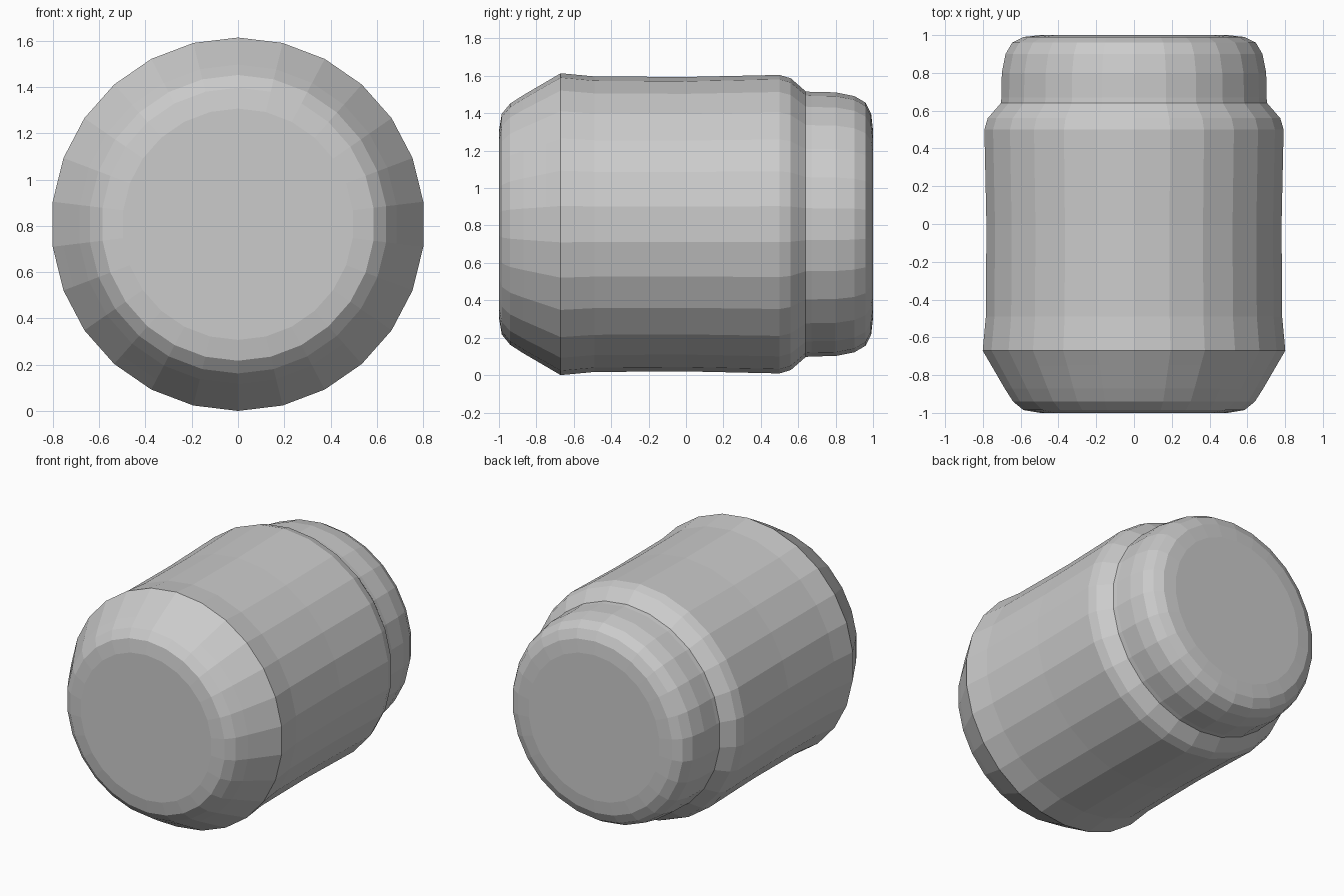
import bpy, bmesh, math

if "Cube" in bpy.data.objects:
    bpy.data.objects.remove(bpy.data.objects["Cube"])

SIDES = 26
AXIS_Z = 0.807


def lathe(name, profile, cap_first=False, cap_last=False):
    """Revolve (y, radius) points around the horizontal jar axis."""
    bm = bmesh.new()
    rings = []
    for y, r in profile:
        ring = []
        for i in range(SIDES):
            a = 2 * math.pi * i / SIDES - math.pi / 2
            ring.append(bm.verts.new((r * math.cos(a), y, AXIS_Z + r * math.sin(a))))
        rings.append(ring)
    for a, b in zip(rings, rings[1:]):
        for i in range(SIDES):
            j = (i + 1) % SIDES
            bm.faces.new((a[i], b[i], b[j], a[j]))
    if cap_first:
        bm.faces.new(rings[0])
    if cap_last:
        bm.faces.new(list(reversed(rings[-1])))
    bmesh.ops.recalc_face_normals(bm, faces=bm.faces)
    # Keep normals outward on the open shells
    f = max(bm.faces, key=lambda f: f.calc_center_median().z)
    if f.normal.z < 0:
        bmesh.ops.reverse_faces(bm, faces=bm.faces)
    mesh = bpy.data.meshes.new(name)
    bm.to_mesh(mesh)
    bm.free()
    obj = bpy.data.objects.new(name, mesh)
    bpy.context.collection.objects.link(obj)
    return obj


# Jar body: rounded base, raised rim, straight wall, shoulder
lathe("jar_body", [
    (-1.00, 0.50), (-0.985, 0.59), (-0.94, 0.645), (-0.87, 0.69),
    (-0.75, 0.76), (-0.67, 0.807), (-0.49, 0.79), (0.00, 0.787),
    (0.50, 0.798), (0.56, 0.78), (0.64, 0.71),
], cap_first=True)

# Lid: narrower cap with a rounded outer edge
lathe("jar_lid", [
    (0.64, 0.71), (0.67, 0.707), (0.80, 0.705), (0.90, 0.685),
    (0.96, 0.65), (0.99, 0.59), (1.00, 0.50),
], cap_last=True)
